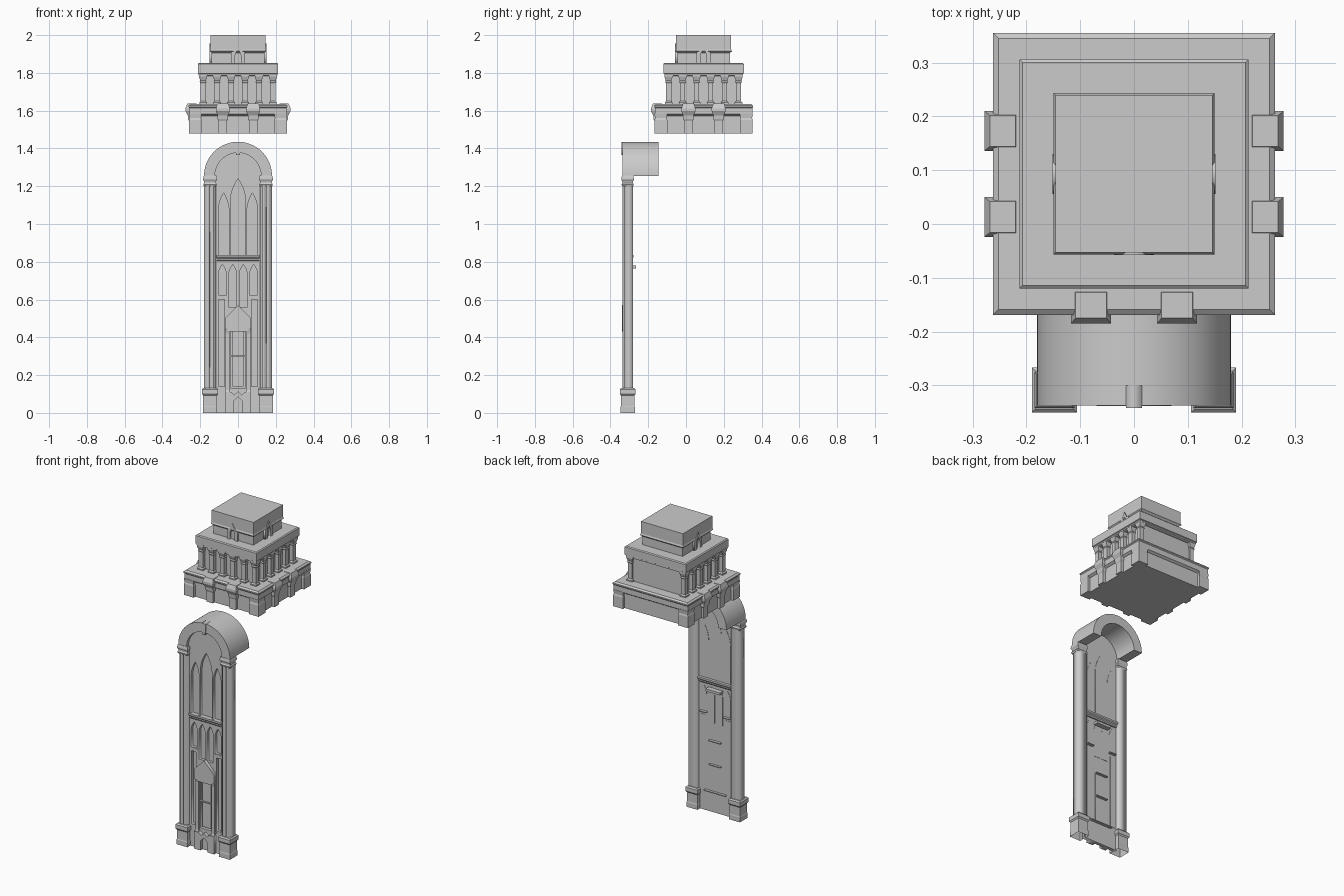
import bpy, bmesh, math
from mathutils import Matrix

if "Cube" in bpy.data.objects:
    bpy.data.objects.remove(bpy.data.objects["Cube"])

CY = 0.093  # centre of the upper tower in y


def finish(name, bm, smooth=False):
    me = bpy.data.meshes.new(name)
    bmesh.ops.recalc_face_normals(bm, faces=bm.faces)
    bm.to_mesh(me)
    bm.free()
    ob = bpy.data.objects.new(name, me)
    bpy.context.collection.objects.link(ob)
    if smooth:
        bpy.ops.object.select_all(action='DESELECT')
        ob.select_set(True)
        bpy.context.view_layer.objects.active = ob
        bpy.ops.object.shade_smooth_by_angle(angle=math.radians(30))
    return ob


def stack(name, cx, cy, rings, bottom=True):
    """Rectangular moulding: rings of (half x, half y, z)."""
    bm = bmesh.new()
    rows = [[bm.verts.new((cx + sx * hx, cy + sy * hy, z))
             for sx, sy in ((-1, -1), (1, -1), (1, 1), (-1, 1))] for hx, hy, z in rings]
    for a, b in zip(rows, rows[1:]):
        for i in range(4):
            j = (i + 1) % 4
            bm.faces.new((a[i], a[j], b[j], b[i]))
    bm.faces.new(rows[-1])
    if bottom:
        bm.faces.new(rows[0][::-1])
    return finish(name, bm)


def box(name, x0, x1, y0, y1, z0, z1):
    hx, hy = (x1 - x0) / 2, (y1 - y0) / 2
    return stack(name, (x0 + x1) / 2, (y0 + y1) / 2, [(hx, hy, z0), (hx, hy, z1)])


def extrude(name, loops, a, b, axis='y', smooth=False, place=Matrix()):
    """Filled outline with holes, extruded from a to b along y or z."""
    cu = bpy.data.curves.new(name, 'CURVE')
    cu.dimensions, cu.fill_mode, cu.extrude = '2D', 'BOTH', abs(b - a) / 2
    for pts in loops:
        sp = cu.splines.new('POLY')
        sp.points.add(len(pts) - 1)
        for p, (x, y) in zip(sp.points, pts):
            p.co = (x, y, 0, 1)
        sp.use_cyclic_u = True
    tmp = bpy.data.objects.new(name + "_outline", cu)
    bpy.context.collection.objects.link(tmp)
    dg = bpy.context.evaluated_depsgraph_get()
    me = bpy.data.meshes.new_from_object(tmp.evaluated_get(dg))
    bpy.data.objects.remove(tmp)
    bm = bmesh.new()
    bm.from_mesh(me)
    bmesh.ops.remove_doubles(bm, verts=bm.verts, dist=1e-5)
    m = (a + b) / 2
    if axis == 'y':
        mat = Matrix.Translation((0, m, 0)) @ Matrix.Rotation(math.pi / 2, 4, 'X')
    else:
        mat = Matrix.Translation((0, 0, m))
    bmesh.ops.transform(bm, matrix=place @ mat, verts=bm.verts)
    return finish(name, bm, smooth)


def lancet(x, hw, z0, zs, top, n=7):
    """Pointed arch outline."""
    right = [(x + hw * (1 - (i / n) ** 2), zs + (top - zs) * i / n) for i in range(n + 1)]
    left = [(2 * x - px, pz) for px, pz in right[-2::-1]]
    return [(x - hw, z0), (x + hw, z0)] + right + left


def arc(r, n=40, z=1.255):
    return [(r * math.cos(math.pi * i / n), z + r * math.sin(math.pi * i / n)) for i in range(n + 1)]


# ---- Tall arched bay ----
for s, side in ((-1, "left"), (1, "right")):
    px = s * 0.148
    # fluted shaft
    prof = [(-.032, -.28), (.032, -.28), (.032, -.325), (.023, -.325), (.02, -.337), (.004, -.337),
            (.002, -.328), (-.002, -.328), (-.004, -.337), (-.02, -.337), (-.023, -.325), (-.032, -.325)]
    extrude(side + "_shaft", [[(px + x, y) for x, y in prof]], 0.12, 1.21, 'z')
    stack(side + "_pillar_base", px, -0.3085,
          [(.038, .038, 0), (.038, .038, .03), (.036, .036, .035), (.036, .036, .092),
           (.042, .042, .1), (.042, .042, .125), (.035, .035, .132)], bottom=False)
    stack(side + "_capital", px, -0.309,
          [(.033, .029, 1.2), (.036, .032, 1.21), (.031, .028, 1.217), (.031, .028, 1.225),
           (.037, .033, 1.235), (.037, .033, 1.242), (.033, .03, 1.256)])

# vault, front roll and keystone
extrude("arch_vault", [arc(.18) + arc(.122)[::-1]], -0.337, -0.145, smooth=True)
extrude("keystone", [[(-.01, 1.365), (.01, 1.365), (.015, 1.435), (-.015, 1.435)]], -.342, -.30)

# upper tracery with three lancets
head = [(-.12, .82), (.12, .82)] + arc(.124)
tall = [lancet(-.076, .028, .835, 1.07, 1.165), lancet(0, .04, .835, 1.12, 1.24),
        lancet(.076, .028, .835, 1.07, 1.165)]
extrude("upper_tracery", [head] + tall, -.317, -.297)
for i, w in enumerate(tall):
    extrude(f"upper_light_{i}", [w], -.299, -.295)

# cornice and small lights below it
stack("mid_cornice", 0, -.303, [(.112, .014, .803), (.112, .02, .81), (.112, .02, .818),
                               (.115, .025, .824), (.115, .025, .835)])
small = [lancet(x, .021, z, .73, .785) for x, z in ((-.083, .625), (-.028, .56), (.028, .56), (.083, .625))]
low = [[(x - .015, .14), (x + .015, .14), (x + .015, .6), (x - .015, .6)] for x in (-.087, .087)]
wall = [(-.12, 0), (.12, 0), (.12, .82), (-.12, .82)]
door = [(-.04, .13), (.04, .13), (.04, .45), (-.04, .45)]
extrude("lower_tracery", [wall, door] + small + low, -.317, -.297)
for i, w in enumerate(small + low + [door]):
    extrude(f"lower_light_{i}", [w], -.299, -.295)
box("cornice_back", -.05, .05, -.296, -.265, .765, .78)

# side ledges and ledges behind the door
for x0, x1, z in ((-.105, -.06, .62), (.06, .105, .62), (-.04, .04, .45), (-.04, .04, .3), (-.075, .075, .13)):
    box("back_ledge", x0, x1, -.32, -.28, z - .003, z + .003)

# porch with gable
extrude("porch_gable", [[(-.07, .45), (-.045, .43), (.045, .43), (.07, .45), (.07, .5), (0, .57), (-.07, .5)]],
        -.338, -.3)
for s in (-1, 1):
    stack("porch_pier", s * .055, -.316, [(.013, .016, .0), (.013, .016, .11), (.01, .012, .12),
                                          (.01, .012, .42), (.016, .018, .445)])
extrude("porch_plinth", [[(-.07, 0), (-.025, 0), (-.025, .06), (0, .085), (.025, .06), (.025, 0), (.07, 0),
                          (.07, .11), (.035, .11), (.02, .095), (0, .115), (-.02, .095), (-.035, .11), (-.07, .11)]],
        -.338, -.3)
box("door_panel", -.03, .03, -.312, -.297, .14, .43)

# ---- Tower, first tier ----
stack("first_tier_wall", 0, CY, [(.243, .243, 1.48), (.243, .243, 1.6)])
stack("first_tier_ledge", 0, CY, [(.245, .245, 1.573), (.258, .258, 1.582), (.258, .258, 1.615),
                                 (.262, .262, 1.62), (.262, .262, 1.627), (.252, .252, 1.635)])
for sx in (-1, 1):
    for sy in (-1, 1):
        stack("corner_pier", sx * .226, CY + sy * .226,
              [(.034, .034, 1.48), (.034, .034, 1.55), (.031, .031, 1.56), (.034, .034, 1.585)])


def bracket_pier(x, y, along_x):
    rings = [(.022, .016, 1.48), (.022, .016, 1.545), (.028, .02, 1.555), (.028, .022, 1.575),
             (.037, .034, 1.598), (.037, .034, 1.612), (.029, .024, 1.637)]
    stack("bracket_pier", x, y, [(a, b, z) if along_x else (b, a, z) for a, b, z in rings])


for s in (-1, 1):
    bracket_pier(s * .08, CY - .244, True)
    for t in (-1, 1):
        bracket_pier(s * .244, CY + t * .08, False)

# ---- Second tier: colonnade with plain back ----
box("second_tier_wall", -.175, .175, CY - .175, CY + .19, 1.63, 1.8)
N = 6
spots = [-.185 + .37 * i / (N - 1) for i in range(N)]
places = [(t, CY - .185) for t in spots] + [(s * .185, CY + t) for s in (-1, 1) for t in spots[1:]]
for x, y in places:
    stack("column", x, y, [(.02, .02, 1.63), (.02, .02, 1.642), (.014, .014, 1.65), (.014, .014, 1.745),
                           (.018, .018, 1.752), (.015, .015, 1.76), (.022, .022, 1.78), (.022, .022, 1.795)])
stack("second_tier_ledge", 0, CY, [(.2, .2, 1.783), (.208, .208, 1.787), (.208, .208, 1.795),
                                  (.213, .213, 1.798), (.213, .213, 1.848), (.207, .207, 1.853)])

# ---- Third tier with gabled niches ----
stack("third_tier", 0, CY, [(.139, .139, 1.84), (.139, .139, 1.905), (.15, .15, 1.915),
                           (.146, .146, 1.925), (.146, .146, 2.0)])
gable = [(-.037, 1.85), (.037, 1.85), (.037, 1.91), (.022, 1.915), (0, 1.955), (-.022, 1.915), (-.037, 1.91)]
for ang in (0, 90, -90):
    turn = Matrix.Translation((0, CY, 0)) @ Matrix.Rotation(math.radians(ang), 4, 'Z')
    extrude("niche", [gable, lancet(0, .015, 1.853, 1.89, 1.925)], -.151, -.135, place=turn)
